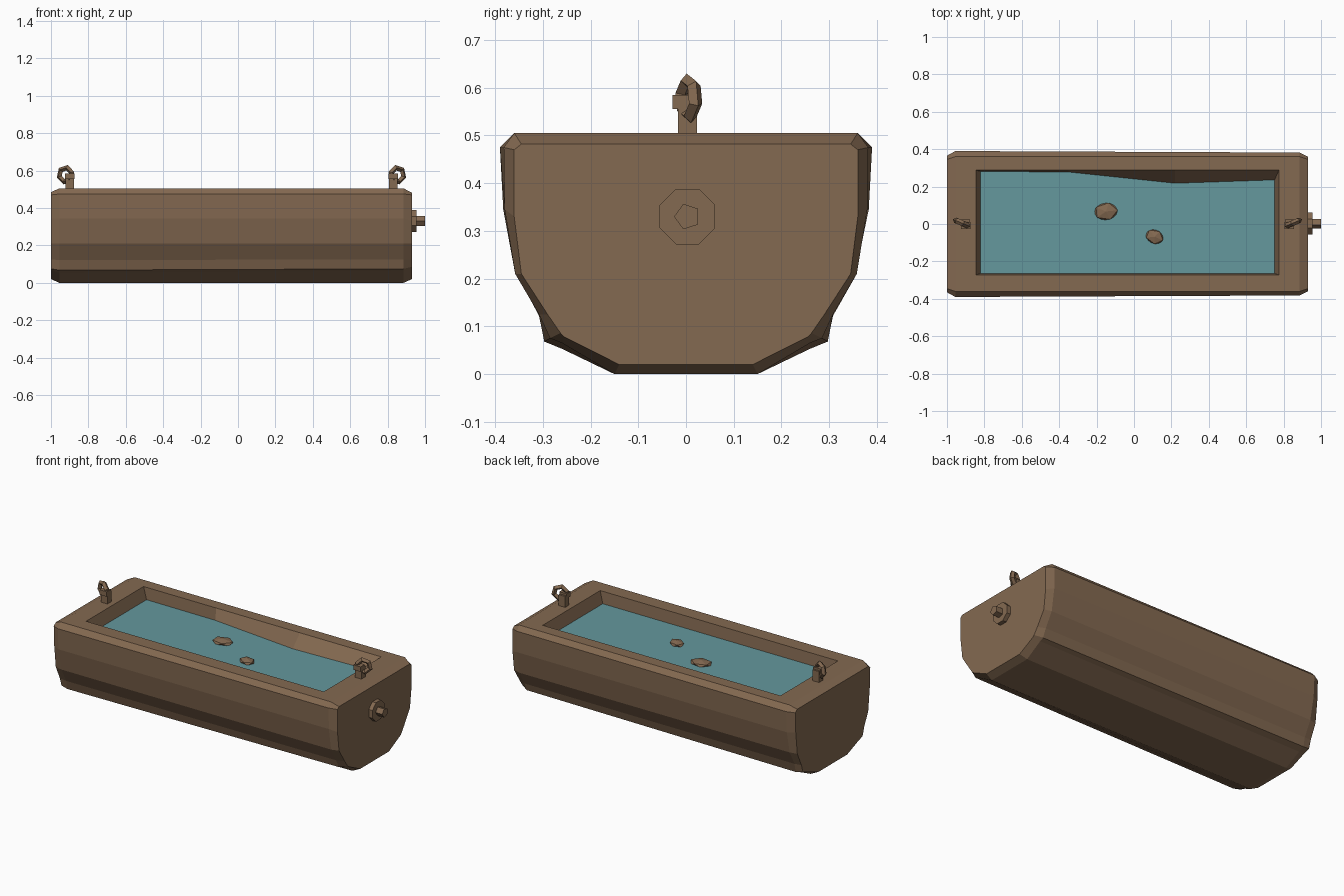
import bpy, bmesh, math
from mathutils import Matrix, Vector

if "Cube" in bpy.data.objects:
    bpy.data.objects.remove(bpy.data.objects["Cube"])


def material(name, rgb):
    m = bpy.data.materials.new(name)
    m.diffuse_color = (*rgb, 1)
    m.use_nodes = True
    m.node_tree.nodes["Principled BSDF"].inputs["Base Color"].default_value = m.diffuse_color
    return m


WOOD = material("brown wood", (0.230, 0.142, 0.082))
WATER = material("teal water", (0.128, 0.315, 0.340))


def finish(bm, name, mat):
    bmesh.ops.recalc_face_normals(bm, faces=bm.faces)
    me = bpy.data.meshes.new(name)
    bm.to_mesh(me)
    bm.free()
    me.materials.append(mat)
    ob = bpy.data.objects.new(name, me)
    bpy.context.collection.objects.link(ob)
    return ob


# Trough body: half sections (y, z) from bottom to top edge, lofted along x
END_L = [(0.14, 0.02), (0.255, 0.065), (0.29, 0.075), (0.305, 0.125),
         (0.345, 0.21), (0.36, 0.345), (0.365, 0.47), (0.345, 0.485)]
LEFT = [(0.15, 0.0), (0.26, 0.053), (0.297, 0.068), (0.308, 0.122),
        (0.355, 0.21), (0.383, 0.345), (0.39, 0.475), (0.36, 0.505)]
RIGHT = [(0.15, 0.0), (0.26, 0.065), (0.285, 0.075), (0.308, 0.125),
         (0.358, 0.21), (0.38, 0.345), (0.382, 0.475), (0.36, 0.505)]
END_R = [(0.14, 0.02), (0.255, 0.078), (0.263, 0.086), (0.29, 0.125),
         (0.345, 0.21), (0.36, 0.33), (0.36, 0.47), (0.345, 0.482)]
stations = [(-1.0, END_L), (-0.955, LEFT), (0.885, RIGHT), (0.93, END_R)]

bm = bmesh.new()
rings = []
for x, half in stations:
    pts = half + [(-y, z) for y, z in reversed(half)]
    rings.append([bm.verts.new((x, y, z)) for y, z in pts])
n = len(rings[0])
TOP = n // 2 - 1                          # index of the top strip
for k in range(3):
    a, b = rings[k], rings[k + 1]
    for i in range(n):
        if not (k == 1 and i == TOP):     # the main top is replaced by the rim
            j = (i + 1) % n
            bm.faces.new((a[i], a[j], b[j], b[i]))
bm.faces.new(rings[0])
bm.faces.new(rings[-1])

# Rim and basin: loops of (x, y); the back wall bulges inward below the rim
LEVEL = 0.433
loops = [
    (0.505, [(-0.845, -0.272), (0.775, -0.272), (0.775, 0.288), (0.22, 0.288), (-0.35, 0.288), (-0.845, 0.288)]),
    (LEVEL, [(-0.82, -0.264), (0.752, -0.264), (0.752, 0.236), (0.22, 0.218), (-0.35, 0.278), (-0.82, 0.281)]),
    (0.10, [(-0.78, -0.17), (0.71, -0.17), (0.71, 0.16), (0.22, 0.15), (-0.35, 0.17), (-0.78, 0.17)])]
basin = [[bm.verts.new((x, y, z)) for x, y in pts] for z, pts in loops]
r = basin[0]
bl, fl = rings[1][TOP], rings[1][TOP + 1]
br, fr = rings[2][TOP], rings[2][TOP + 1]
for f in ((fl, fr, r[1], r[0]), (fr, br, r[2], r[1]),
          (br, bl, r[5], r[4], r[3], r[2]), (bl, fl, r[0], r[5])):
    bm.faces.new(f)
for a, b in zip(basin, basin[1:]):
    for i in range(6):
        bm.faces.new((a[i], a[(i + 1) % 6], b[(i + 1) % 6], b[i]))
bm.faces.new(basin[-1])
finish(bm, "trough_body", WOOD)

# Water surface
bm = bmesh.new()
bm.faces.new([bm.verts.new((x, y, LEVEL)) for x, y in loops[1][1]])
finish(bm, "water_surface", WATER)

# Floating debris: flattened lumps with pointed tips
for i, (x, y, sx, sy, turn) in enumerate([(-0.15, 0.067, 0.07, 0.052, 0.1),
                                          (0.11, -0.068, 0.054, 0.042, -0.4)]):
    bm = bmesh.new()
    bmesh.ops.create_icosphere(bm, subdivisions=1, radius=1, matrix=(
        Matrix.Translation((x, y, LEVEL + 0.004)) @ Matrix.Rotation(turn, 4, 'Z')
        @ Matrix.Diagonal((sx, sy, 0.018, 1))))
    finish(bm, f"floating_debris_{i + 1}", WOOD)


def add_torus(bm, mat, big, small, major, minor):
    grid = []
    for i in range(major):
        a = math.tau * i / major
        row = []
        for j in range(minor):
            b = math.tau * j / minor
            d = big + small * math.cos(b)
            row.append(bm.verts.new(mat @ Vector((d * math.cos(a), small * math.sin(b), d * math.sin(a)))))
        grid.append(row)
    for i in range(major):
        p, q = grid[i], grid[(i + 1) % major]
        for j in range(minor):
            k = (j + 1) % minor
            bm.faces.new((p[j], p[k], q[k], q[j]))


# Tie posts with rings, mirrored end to end
for side, name in ((-1, "left"), (1, "right")):
    cx = -0.035 + side * 0.865
    bm = bmesh.new()
    bmesh.ops.create_cube(bm, size=1, matrix=Matrix.Translation((cx, 0.003, 0.53))
                          @ Matrix.Diagonal((0.045, 0.04, 0.085, 1)))
    bmesh.ops.create_cube(bm, size=1, matrix=Matrix.Translation((cx, -0.008, 0.57))
                          @ Matrix.Diagonal((0.05, 0.04, 0.03, 1)))
    finish(bm, f"{name}_tie_post", WOOD)
    bm = bmesh.new()
    m = (Matrix.Translation((cx + side * 0.022, 0.006, 0.578))
         @ Matrix.Rotation(side * 0.4, 4, 'Z') @ Matrix.Rotation(side * 0.3, 4, 'Y'))
    add_torus(bm, m, 0.038, 0.015, 6, 4)
    finish(bm, f"{name}_tie_ring", WOOD)

# Drain plug on the right end: octagonal flange and pentagonal stub
for name, sides, rad, x0, x1 in (("drain_flange", 8, 0.063, 0.925, 0.955),
                                 ("drain_stub", 5, 0.028, 0.925, 1.0)):
    bm = bmesh.new()
    bmesh.ops.create_cone(bm, cap_ends=True, segments=sides, radius1=rad, radius2=rad, depth=x1 - x0)
    turn = math.pi / 8 if sides == 8 else math.pi
    bm.transform(Matrix.Translation(((x0 + x1) / 2, 0.003, 0.33))
                 @ Matrix.Rotation(math.pi / 2, 4, 'Y') @ Matrix.Rotation(turn, 4, 'Z'))
    finish(bm, name, WOOD)
